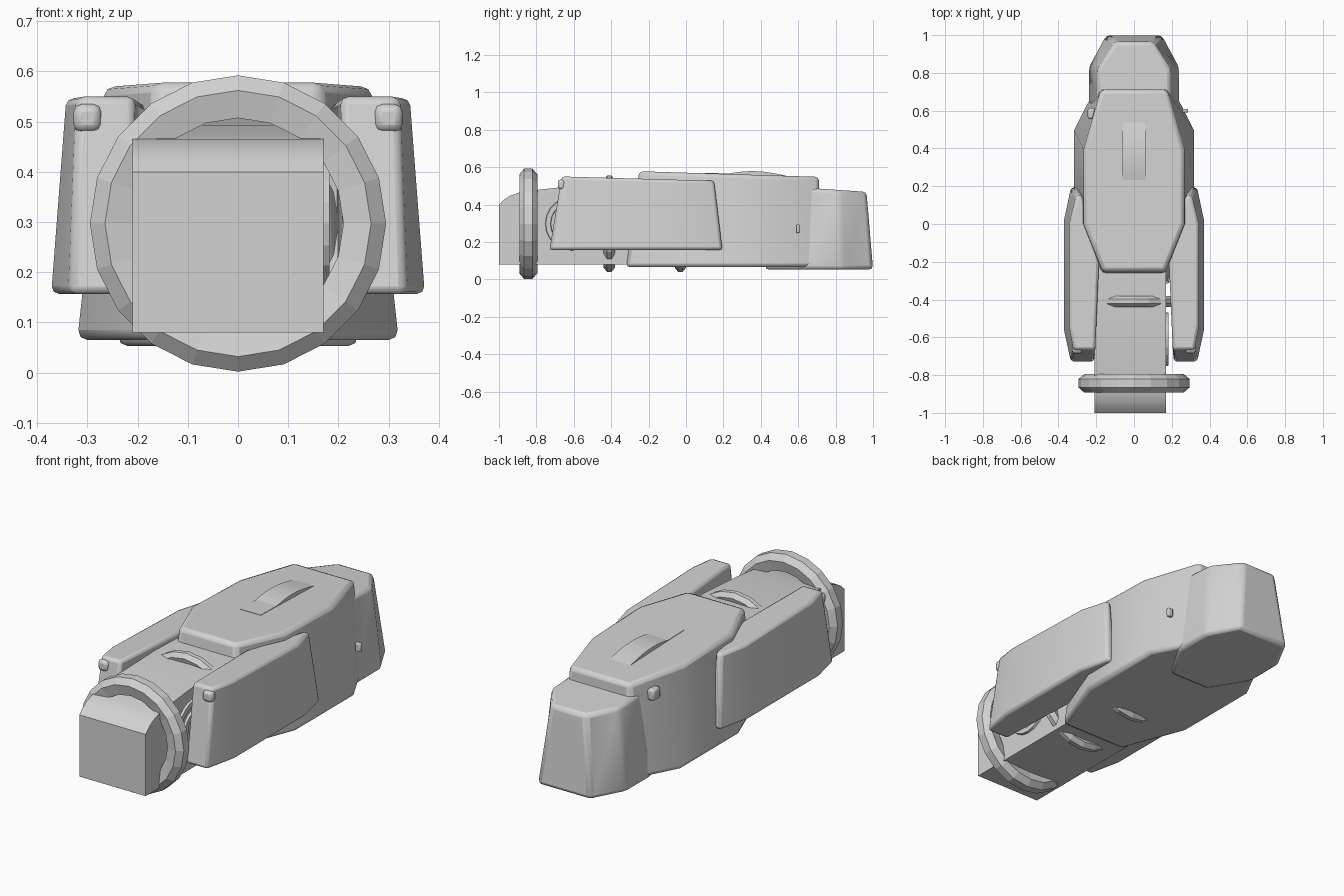
import bpy, bmesh, math
from mathutils import Matrix, Vector

old = bpy.data.objects.get("Cube")
if old:
    bpy.data.objects.remove(old, do_unlink=True)

grey = bpy.data.materials.new("hull_grey")
grey.use_nodes = True
grey.diffuse_color = (0.65, 0.65, 0.65, 1)
grey.node_tree.nodes["Principled BSDF"].inputs["Base Color"].default_value = (0.65, 0.65, 0.65, 1)


def finish(name, bm, bevel=0.0, segments=2, smooth=True):
    bmesh.ops.recalc_face_normals(bm, faces=bm.faces[:])
    mesh = bpy.data.meshes.new(name)
    bm.to_mesh(mesh)
    bm.free()
    mesh.materials.append(grey)
    obj = bpy.data.objects.new(name, mesh)
    bpy.context.collection.objects.link(obj)
    if bevel:
        mod = obj.modifiers.new("soft_edges", "BEVEL")
        mod.width, mod.segments = bevel, segments
        mod.limit_method = "ANGLE"
        mod.angle_limit = math.radians(25)
    if smooth:
        bpy.ops.object.select_all(action="DESELECT")
        obj.select_set(True)
        bpy.context.view_layer.objects.active = obj
        bpy.ops.object.shade_smooth_by_angle(angle=math.radians(35))
    return obj


def bridge(bm, loops, closed=False):
    n = len(loops[0])
    pairs = list(zip(loops, loops[1:]))
    if closed:
        pairs.append((loops[-1], loops[0]))
    for a, b in pairs:
        for i in range(n):
            bm.faces.new((a[i], a[(i + 1) % n], b[(i + 1) % n], b[i]))


def loft(name, bottom, z, top, z_front, z_rear, side=1, bevel=0.02):
    """Solid between a flat bottom outline and a sloping top outline."""
    bm = bmesh.new()
    ys = [y for x, y in top]
    y0, y1 = min(ys), max(ys)
    low = [bm.verts.new((side * x, y, z)) for x, y in bottom]
    high = [bm.verts.new((side * x, y, z_front + (z_rear - z_front) * (y - y0) / (y1 - y0)))
            for x, y in top]
    bridge(bm, [low, high])
    bm.faces.new(low)
    bm.faces.new(high)
    return finish(name, bm, bevel)


def mirrored(half):
    return half + [(-x, y) for x, y in reversed(half)]


def extrude_x(name, profile, x0, x1, bevel=0.0):
    bm = bmesh.new()
    a = [bm.verts.new((x0, y, z)) for y, z in profile]
    b = [bm.verts.new((x1, y, z)) for y, z in profile]
    bridge(bm, [a, b])
    bm.faces.new(a)
    bm.faces.new(b)
    return finish(name, bm, bevel)


def ring(name, section, centre, sides=20, axis="Y"):
    """Revolve a closed (radius, along) section around the Y or X axis."""
    bm = bmesh.new()
    loops = []
    for r, along in section:
        loop = []
        for i in range(sides):
            t = 2 * math.pi * i / sides
            u, w = r * math.sin(t), r * math.cos(t)
            p = (u, along, w) if axis == "Y" else (along, u, w)
            loop.append(bm.verts.new(Vector(p) + Vector(centre)))
        loops.append(loop)
    bridge(bm, loops, closed=True)
    return finish(name, bm, smooth=False)


def block(name, size, centre, bevel=0.01):
    bm = bmesh.new()
    bmesh.ops.create_cube(bm, size=1, matrix=Matrix.Translation(centre) @ Matrix.Diagonal((*size, 1)))
    return finish(name, bm, bevel)


# Main hull
loft("main_hull",
     mirrored([(0.19, -0.32), (0.32, 0.02), (0.32, 0.5), (0.2, 0.73)]), 0.065,
     mirrored([(0.165, -0.25), (0.265, 0.0), (0.265, 0.39), (0.175, 0.71)]), 0.578, 0.548)

# Rear block
loft("rear_block",
     mirrored([(0.12, 0.42), (0.24, 0.62), (0.24, 0.83), (0.15, 1.0)]), 0.053,
     mirrored([(0.12, 0.6), (0.195, 0.65), (0.195, 0.82), (0.1, 0.965)]), 0.492, 0.468)

# Side pods with their nose latches
pod_low = [(0.21, -0.73), (0.335, -0.73), (0.372, -0.56), (0.372, 0.02),
           (0.335, 0.195), (0.28, 0.195), (0.19, -0.2)]
pod_high = [(0.205, -0.665), (0.32, -0.665), (0.342, -0.54), (0.342, 0.0),
            (0.305, 0.15), (0.275, 0.15), (0.185, -0.2)]
for label, side in (("left", 1), ("right", -1)):
    loft(label + "_pod", pod_low, 0.157, pod_high, 0.55, 0.527, side, 0.015)
    block(label + "_pod_latch", (0.055, 0.04, 0.055), (side * 0.3, -0.665, 0.507), 0.015)

# Neck with a curved top
extrude_x("neck", [(-1, 0.08), (-1, 0.40), (-0.97, 0.428), (-0.94, 0.447), (-0.89, 0.465),
                   (-0.8, 0.478), (-0.66, 0.493), (-0.4, 0.51), (-0.2, 0.51), (-0.2, 0.08)],
          -0.21, 0.17)

# Collar and inner rings around the neck
ring("front_collar", [(0.21, -0.035), (0.265, -0.048), (0.295, -0.022), (0.295, 0.022),
                      (0.265, 0.048), (0.21, 0.035)], (0, -0.843, 0.297))
for label, y in (("front", -0.41), ("middle", -0.03)):
    ring(label + "_inner_ring", [(0.2, -0.02), (0.235, -0.03), (0.257, -0.012), (0.257, 0.012),
                                 (0.235, 0.03), (0.2, 0.02)], (0, y, 0.297))

# Round port on the left side of the neck
for label, r in (("outer", 0.145), ("inner", 0.085)):
    ring("port_" + label + "_ring", [(r - 0.035, -0.01), (r, -0.01), (r - 0.005, 0.012),
                                     (r - 0.03, 0.012)], (0.17, -0.61, 0.297), axis="X")

# Roof ridge on a shallow raised panel
arc = [(0.17 + 0.37 * t / 8, 0.553 + 0.026 * math.sin(math.pi * t / 8)) for t in range(9)]
extrude_x("roof_ridge", arc + [(0.54, 0.54), (0.17, 0.54)], -0.06, 0.06)
extrude_x("roof_panel", [(0.1, 0.55), (0.1, 0.569), (0.45, 0.561), (0.45, 0.55)], -0.06, 0.06)

# Small hull side studs
block("left_hull_stud", (0.03, 0.02, 0.045), (0.272, 0.6, 0.27), 0.006)
block("right_hull_stud", (0.04, 0.06, 0.06), (-0.225, 0.585, 0.47), 0.012)
